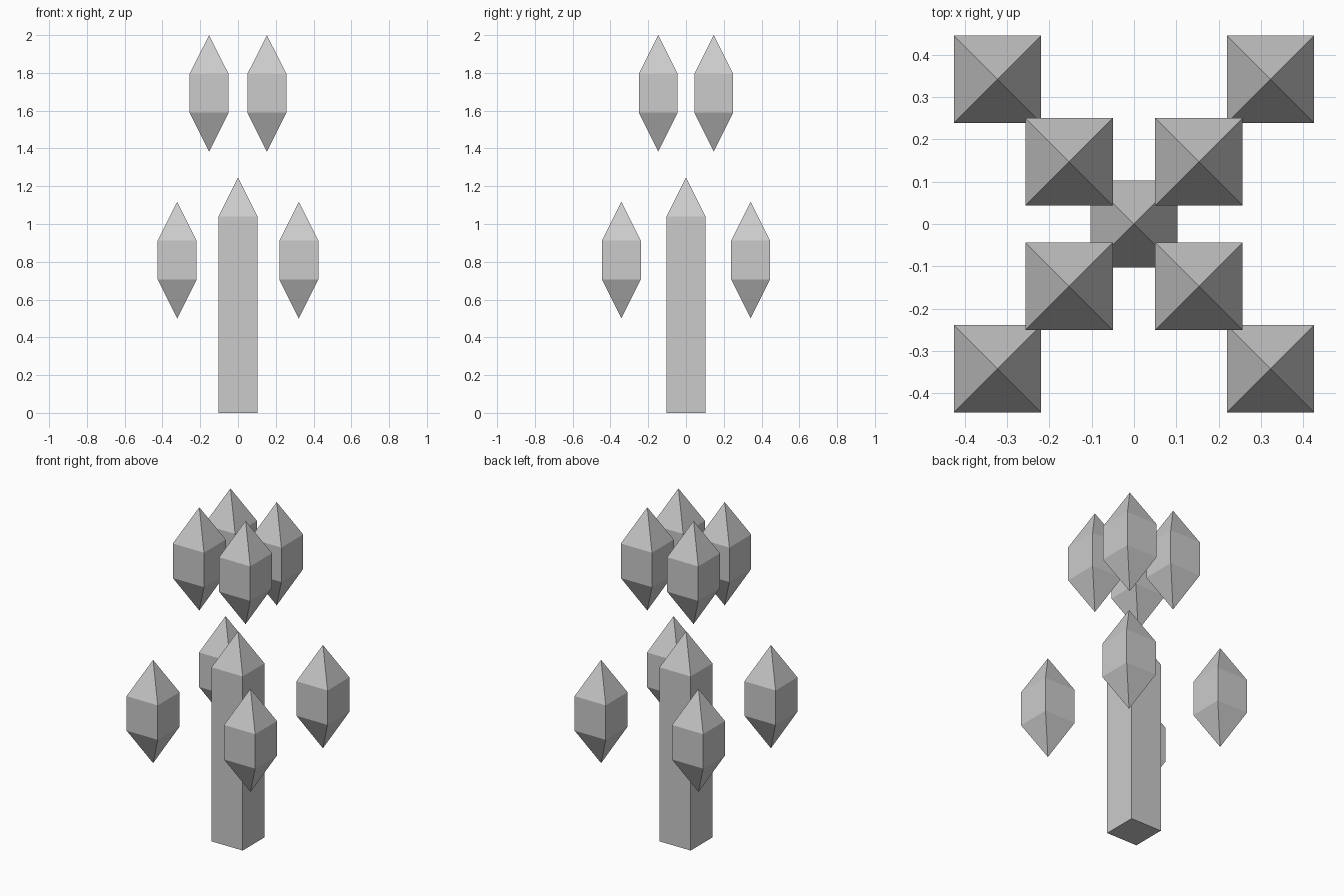
import bpy, bmesh

if "Cube" in bpy.data.objects:
    bpy.data.objects.remove(bpy.data.objects["Cube"])

HALF = 0.103  # half width shared by every square part


def square_spire(name, x, y, levels):
    """Square body; levels = (bottom tip or None, body bottom, body top, top tip)."""
    low_tip, bottom, top, high_tip = levels
    bm = bmesh.new()
    corners = [(-1, -1), (1, -1), (1, 1), (-1, 1)]
    low, high = [[bm.verts.new((sx * HALF, sy * HALF, z)) for sx, sy in corners]
                 for z in (bottom, top)]
    apex = bm.verts.new((0, 0, high_tip))
    nadir = None
    if low_tip is None:
        bm.faces.new(low[::-1])
    else:
        nadir = bm.verts.new((0, 0, low_tip))
    for i in range(4):
        j = (i + 1) % 4
        bm.faces.new((low[i], low[j], high[j], high[i]))
        bm.faces.new((high[i], high[j], apex))
        if nadir:
            bm.faces.new((low[j], low[i], nadir))
    mesh = bpy.data.meshes.new(name)
    bm.to_mesh(mesh)
    bm.free()
    obj = bpy.data.objects.new(name, mesh)
    obj.location = (x, y, 0)
    bpy.context.collection.objects.link(obj)


# Central pillar with pyramid cap
square_spire("pillar", 0, 0, (None, 0, 1.04, 1.245))

# Floating crystals: wide lower ring and tight upper ring
for sx, side in ((-1, "left"), (1, "right")):
    for sy, end in ((-1, "front"), (1, "back")):
        square_spire(f"lower_crystal_{end}_{side}", sx * 0.322, sy * 0.342,
                     (0.5, 0.706, 0.912, 1.117))
        square_spire(f"upper_crystal_{end}_{side}", sx * 0.153, sy * 0.147,
                     (1.383, 1.589, 1.795, 2.0))
